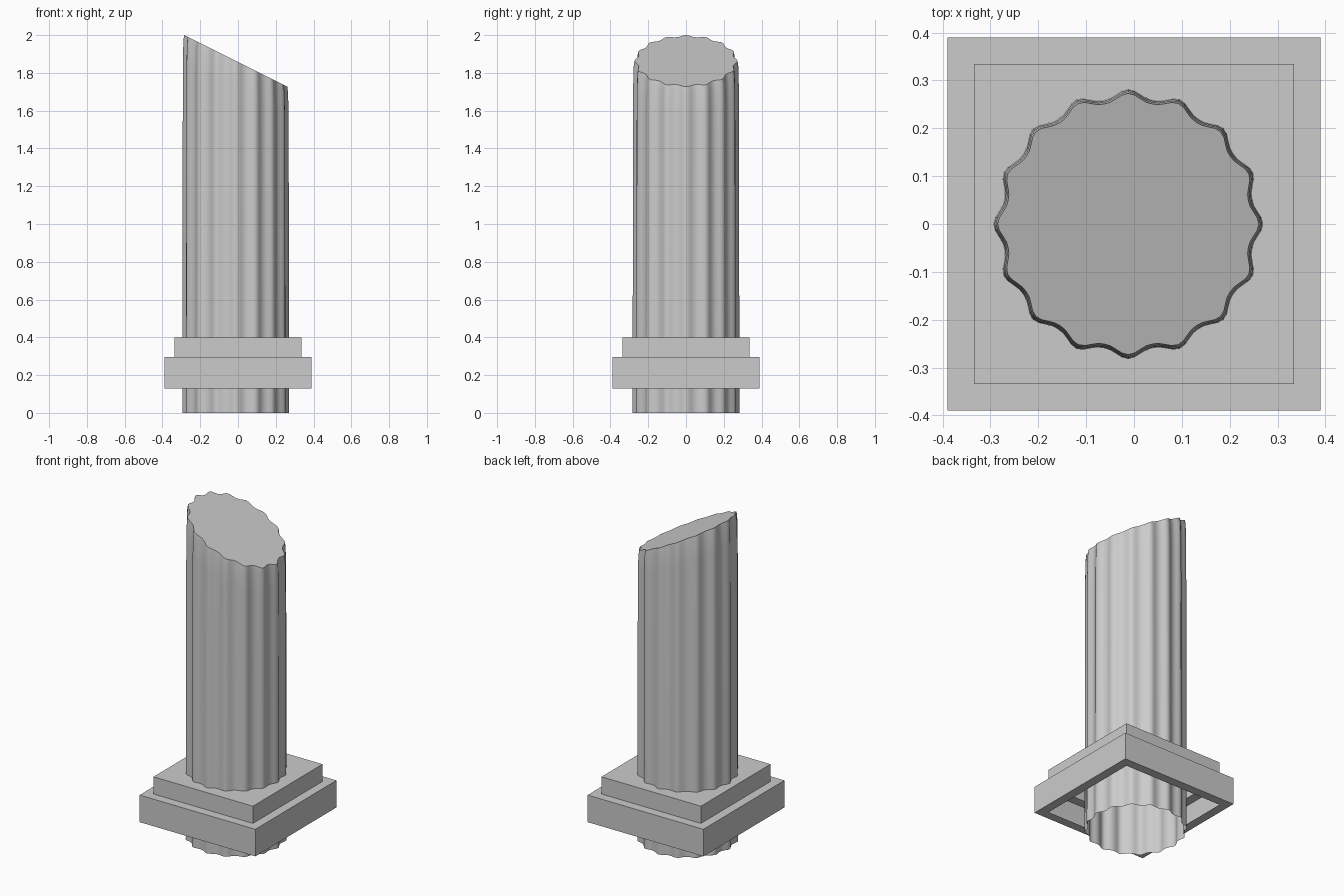
import bpy, bmesh, math

if "Cube" in bpy.data.objects:
    bpy.data.objects.remove(bpy.data.objects["Cube"])

CX = -0.012      # shaft axis sits slightly left of the base centre
FLUTES, SEG = 16, 8


def finish(name, bm, smooth=False):
    me = bpy.data.meshes.new(name)
    bm.to_mesh(me)
    bm.free()
    ob = bpy.data.objects.new(name, me)
    bpy.context.collection.objects.link(ob)
    if smooth:
        bpy.context.view_layer.objects.active = ob
        ob.select_set(True)
        bpy.ops.object.shade_smooth_by_angle(angle=math.radians(40))
        ob.select_set(False)
    return ob


def bridge(bm, rings):
    for a, b in zip(rings, rings[1:]):
        n = len(a)
        for i in range(n):
            j = (i + 1) % n
            bm.faces.new((a[i], a[j], b[j], b[i]))


def cut_height(x):
    return 2.0 - 0.5 * (x + 0.285)


def flute_ring(bm, radius, height):
    ring = []
    n = FLUTES * SEG
    for i in range(n):
        a = 2 * math.pi * i / n
        wave = ((1 + math.cos(FLUTES * a)) / 2) ** 1.3
        r = radius * (0.937 + 0.063 * wave)
        x, y = CX + r * math.cos(a), r * math.sin(a)
        ring.append(bm.verts.new((x, y, height(x))))
    return ring


# fluted shaft, open underneath, broken off at a slant
bm = bmesh.new()
rings = [
    flute_ring(bm, 0.283, lambda x: 0.0),
    flute_ring(bm, 0.280, lambda x: cut_height(x) - 0.15),
    flute_ring(bm, 0.277, lambda x: cut_height(x) - 0.03),
    flute_ring(bm, 0.273, cut_height),
]
bridge(bm, rings)
bm.faces.new(rings[-1])
finish("column_shaft", bm, True)

# stepped square plinth: hollow shell with a rim underneath
bm = bmesh.new()
profile = [(0.335, 0.13), (0.39, 0.13), (0.39, 0.295), (0.335, 0.295), (0.335, 0.40)]
rings = [[bm.verts.new((sx * h, sy * h, z))
          for sx, sy in ((-1, -1), (1, -1), (1, 1), (-1, 1))] for h, z in profile]
bridge(bm, rings)
bm.faces.new(rings[-1])
finish("stepped_plinth", bm)
